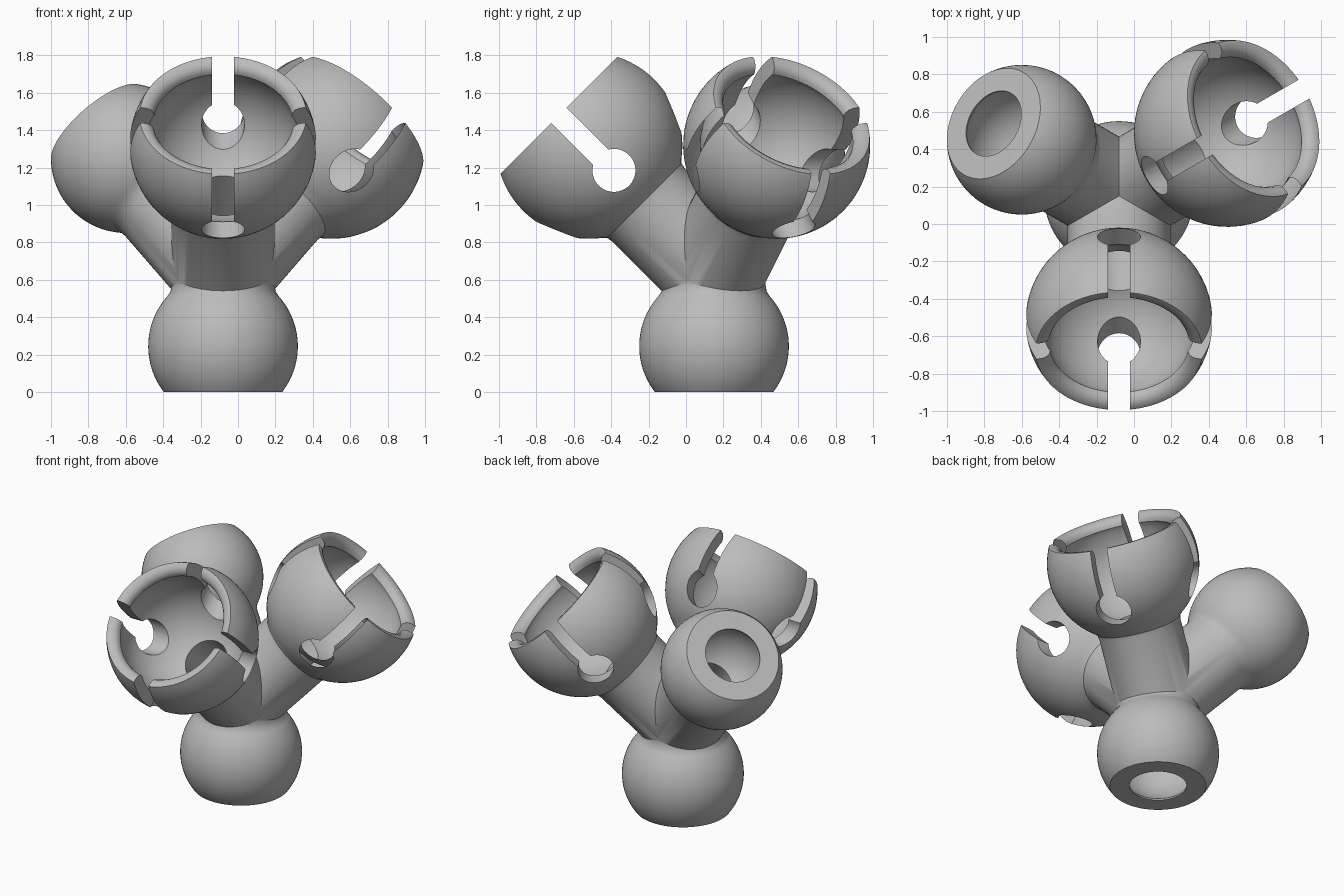
import bpy
import bmesh
from math import acos, asin, cos, pi, radians, sin
from mathutils import Matrix

cube = bpy.data.objects.get("Cube")
if cube:
    bpy.data.objects.remove(cube, do_unlink=True)

JOINT = Matrix.Translation((-0.08, 0.15, 0.65))
ARM_R, TUNNEL_R = 0.275, 0.15
BALL_R, BALL_FLAT = 0.4, 0.245
CUP_R, CUP_CAVITY_R, CUP_FLAT = 0.5, 0.41, 0.226


def frame(tilt, heading):
    """Placement of an arm whose local z runs outward from the joint."""
    return JOINT @ Matrix.Rotation(radians(heading), 4, "Z") @ Matrix.Rotation(radians(tilt), 4, "Y")


def finish(bm, name, matrix):
    bmesh.ops.recalc_face_normals(bm, faces=bm.faces)
    bm.transform(matrix)
    mesh = bpy.data.meshes.new(name)
    bm.to_mesh(mesh)
    bm.free()
    obj = bpy.data.objects.new(name, mesh)
    bpy.context.collection.objects.link(obj)
    return obj


def lathe(name, profile, matrix, steps=72):
    """Closed solid of revolution from (radius, height) points."""
    bm = bmesh.new()
    verts = [bm.verts.new((r, 0, h)) for r, h in profile]
    edges = [bm.edges.new(pair) for pair in zip(verts, verts[1:])]
    bmesh.ops.spin(bm, geom=verts + edges, cent=(0, 0, 0), axis=(0, 0, 1),
                   angle=2 * pi, steps=steps, use_merge=False)
    bmesh.ops.remove_doubles(bm, verts=bm.verts, dist=1e-5)
    return finish(bm, name, matrix)


def arc(centre, radius, r_start, h_end, count=28):
    """Sphere outline from a radius behind the centre to a height ahead of it."""
    a, b = asin(r_start / radius), acos(-h_end / radius)
    angles = [a + (b - a) * i / count for i in range(count + 1)]
    return [(radius * sin(t), centre - radius * cos(t)) for t in angles]


def outer(name, centre, radius, flat, matrix):
    """Arm with a small fillet running into a truncated sphere."""
    neck = (radius ** 2 - ARM_R ** 2) ** 0.5
    profile = [(0, 0), (ARM_R, 0), (ARM_R, centre - neck - 0.04),
               (ARM_R + 0.006, centre - neck - 0.002)]
    profile += arc(centre, radius, 0.3, flat) + [(0, centre + flat)]
    return lathe(name, profile, matrix)


def cavity(centre, radius, h_end, mouth, matrix):
    """Tunnel, hollow sphere and mouth, as one cutter."""
    profile = [(0, 0), (TUNNEL_R, 0)] + arc(centre, radius, TUNNEL_R, h_end)
    profile += [(r, centre + h) for r, h in mouth]
    profile += [(mouth[-1][0], centre + 0.5), (0, centre + 0.5)]
    return lathe("cavity_cutter", profile, matrix)


def keyhole(centre, matrix, hole=0.115, half=0.058, reach=0.56):
    """Round hole with a straight slot to the rim, cutting both walls."""
    bm = bmesh.new()
    base, a = centre - 0.19, asin(half / hole)
    outline = [(half, centre + 0.5), (-half, centre + 0.5)]
    for i in range(41):
        t = -a - (2 * pi - 2 * a) * i / 40
        outline.append((hole * sin(t), base + hole * cos(t)))
    face = bm.faces.new([bm.verts.new((x, -reach, h)) for x, h in outline])
    ext = bmesh.ops.extrude_face_region(bm, geom=[face])
    moved = [v for v in ext["geom"] if isinstance(v, bmesh.types.BMVert)]
    bmesh.ops.translate(bm, verts=moved, vec=(0, 2 * reach, 0))
    return finish(bm, "keyhole_cutter", matrix)


solids, cutters = [], []

# Balls: one below as the foot, one raised at the back
ball_mouth = [(0.187, BALL_FLAT)]
for name, centre, matrix in (("connector_body", 0.405, frame(180, 0)),
                             ("raised_ball", 0.85, frame(45, 150))):
    solids.append(outer(name, centre, BALL_R, BALL_FLAT, matrix))
    cutters.append(cavity(centre, 0.3, 0.234, ball_mouth, matrix))

# Sockets: one at the front, one at the back, each with a rounded lip and four slots
lip = [(0.373, 0.165), (0.376, 0.185), (0.388, 0.207), (0.41, 0.221), (0.44, 0.228)]
for name, heading in (("front_socket", -90), ("back_socket", 30)):
    matrix, centre = frame(45, heading), 0.947
    solids.append(outer(name, centre, CUP_R, CUP_FLAT, matrix))
    cutters.append(cavity(centre, CUP_CAVITY_R, 0.15, lip, matrix))
    for turn in (0, 90):
        cutters.append(keyhole(centre, matrix @ Matrix.Rotation(radians(turn), 4, "Z")))

# Join the solids, then hollow and slot them
body = solids[0]
bpy.ops.object.select_all(action="DESELECT")
bpy.context.view_layer.objects.active = body
body.select_set(True)
for operation, parts in (("UNION", solids[1:]), ("DIFFERENCE", cutters)):
    for part in parts:
        part.hide_render = True
        mod = body.modifiers.new("join_or_cut", "BOOLEAN")
        mod.operation, mod.solver, mod.object = operation, "EXACT", part
        bpy.ops.object.modifier_apply(modifier=mod.name)
        bpy.data.objects.remove(part, do_unlink=True)

# Plain grey finish, smooth with crisp edges
grey = bpy.data.materials.new("plain_grey")
grey.use_nodes = True
colour = (0.5, 0.5, 0.5, 1)
grey.diffuse_color = colour
grey.node_tree.nodes["Principled BSDF"].inputs["Base Color"].default_value = colour
body.data.materials.clear()
body.data.materials.append(grey)
bpy.ops.object.shade_smooth_by_angle(angle=radians(32))
